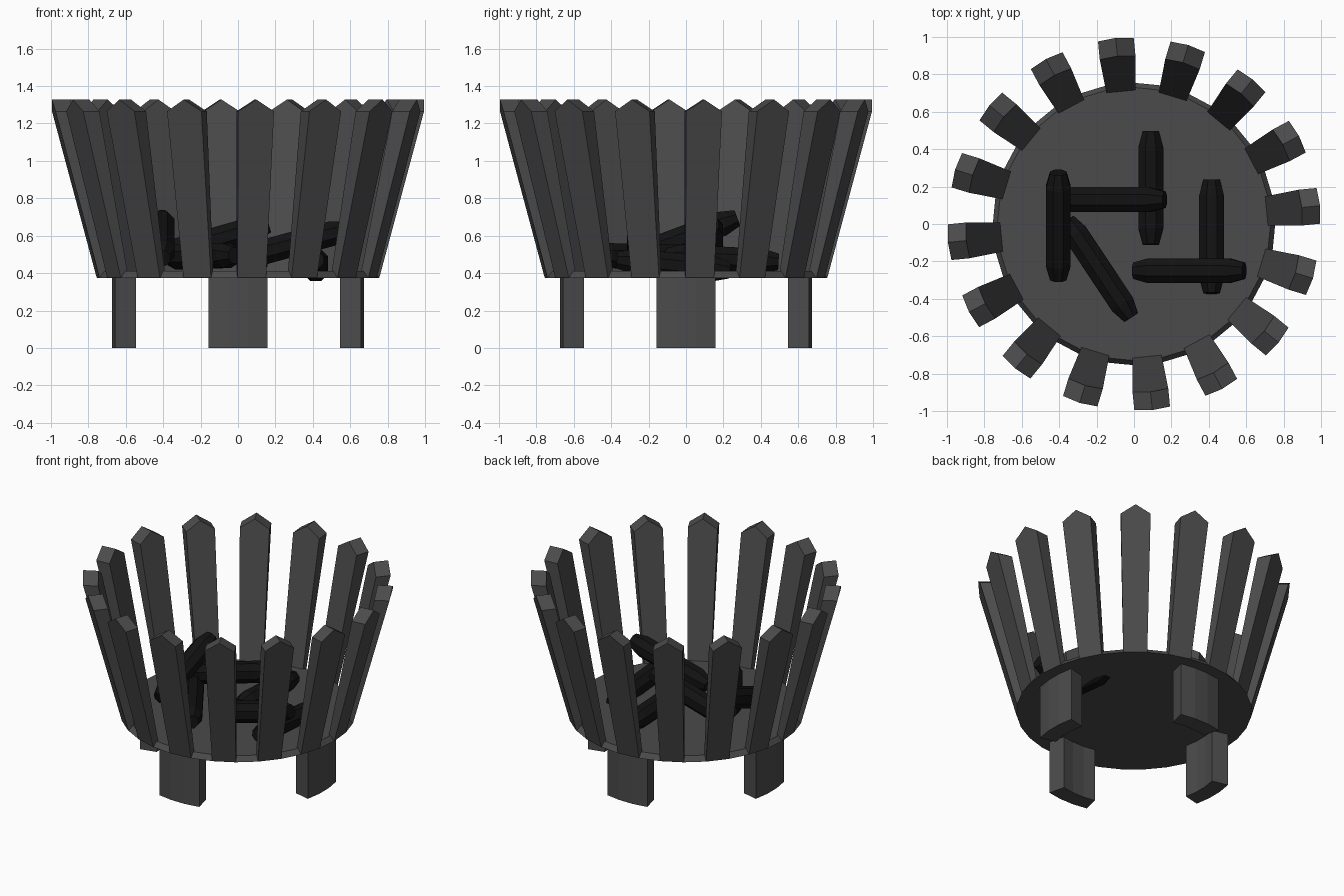
import bpy, bmesh
from math import sin, cos, radians, pi
from mathutils import Vector, Matrix

if "Cube" in bpy.data.objects:
    bpy.data.objects.remove(bpy.data.objects["Cube"])


def material(name, v):
    m = bpy.data.materials.new(name)
    m.diffuse_color = (v, v, v, 1)
    m.use_nodes = True
    m.node_tree.nodes["Principled BSDF"].inputs["Base Color"].default_value = m.diffuse_color
    return m


IRON = material("dark_iron", 0.07)
CHAR = material("charred_wood", 0.006)


def finish(name, bm, mat):
    bmesh.ops.recalc_face_normals(bm, faces=bm.faces)
    me = bpy.data.meshes.new(name)
    bm.to_mesh(me)
    bm.free()
    me.materials.append(mat)
    ob = bpy.data.objects.new(name, me)
    bpy.context.collection.objects.link(ob)
    return ob


def loft(name, rings, mat, turn=0.0):
    """Skin equal-sized rings of points, cap both ends, turn about z."""
    bm = bmesh.new()
    rot = Matrix.Rotation(turn, 3, 'Z')
    vs = [[bm.verts.new(rot @ Vector(p)) for p in r] for r in rings]
    n = len(rings[0])
    for a, b in zip(vs, vs[1:]):
        for i in range(n):
            j = (i + 1) % n
            bm.faces.new((a[i], a[j], b[j], b[i]))
    bm.faces.new(vs[0])
    bm.faces.new(vs[-1])
    return finish(name, bm, mat)


# round floor plate, slightly narrower on top
def circle(r, z, n=32):
    return [(r * cos(2 * pi * i / n), r * sin(2 * pi * i / n), z) for i in range(n)]


loft("floor_plate", [circle(0.755, 0.375), circle(0.73, 0.41)], IRON)

# leaning slats with pointed tops: inner and outer pentagon outlines
def slat_face(r_bottom, r_top):
    return [(r_bottom, -0.077, 0.376), (r_bottom, 0.077, 0.376),
            (r_top, 0.096, 1.265), (r_top + 0.01, 0, 1.328), (r_top, -0.096, 1.265)]


for k in range(16):
    loft(f"slat_{k + 1}", [slat_face(0.705, 0.892), slat_face(0.752, 0.99)],
         IRON, radians(5.625 + 22.5 * k))

# four curved legs
arc = [radians(a) for a in (-13.4, -4.5, 4.5, 13.4)]
section = [(0.675, a) for a in arc] + [(0.56, a) for a in reversed(arc)]
for k in range(4):
    loft(f"leg_{k + 1}", [[(r * cos(a), r * sin(a), z) for r, a in section]
                          for z in (0, 0.38)], IRON, radians(90 * k))

# charred logs: octagonal with tapered ends
def log(name, start, end, r=0.072):
    a, b = Vector(start), Vector(end)
    d = (b - a).normalized()
    side = d.cross(Vector((0, 0, 1))).normalized()
    up = side.cross(d)
    length = (b - a).length
    rings = []
    for t, s in ((0, 0.66), (0.085, 1), (length - 0.085, 1), (length, 0.66)):
        rings.append([a + d * t + (side * cos(w) + up * sin(w)) * r * s
                      for w in (pi / 8 + i * pi / 4 for i in range(8))])
    loft(name, rings, CHAR)


log("log_left_top", (-0.405, -0.295, 0.48), (-0.405, 0.275, 0.695))
log("log_cross", (-0.43, 0.13, 0.49), (0.165, 0.13, 0.66))
log("log_back", (0.09, -0.11, 0.49), (0.09, 0.495, 0.46))
log("log_diagonal", (-0.36, 0.02, 0.485), (-0.015, -0.5, 0.495))
log("log_right", (0.415, -0.37, 0.47), (0.415, 0.235, 0.415))
log("log_front_top", (0.0, -0.25, 0.475), (0.59, -0.25, 0.635))
